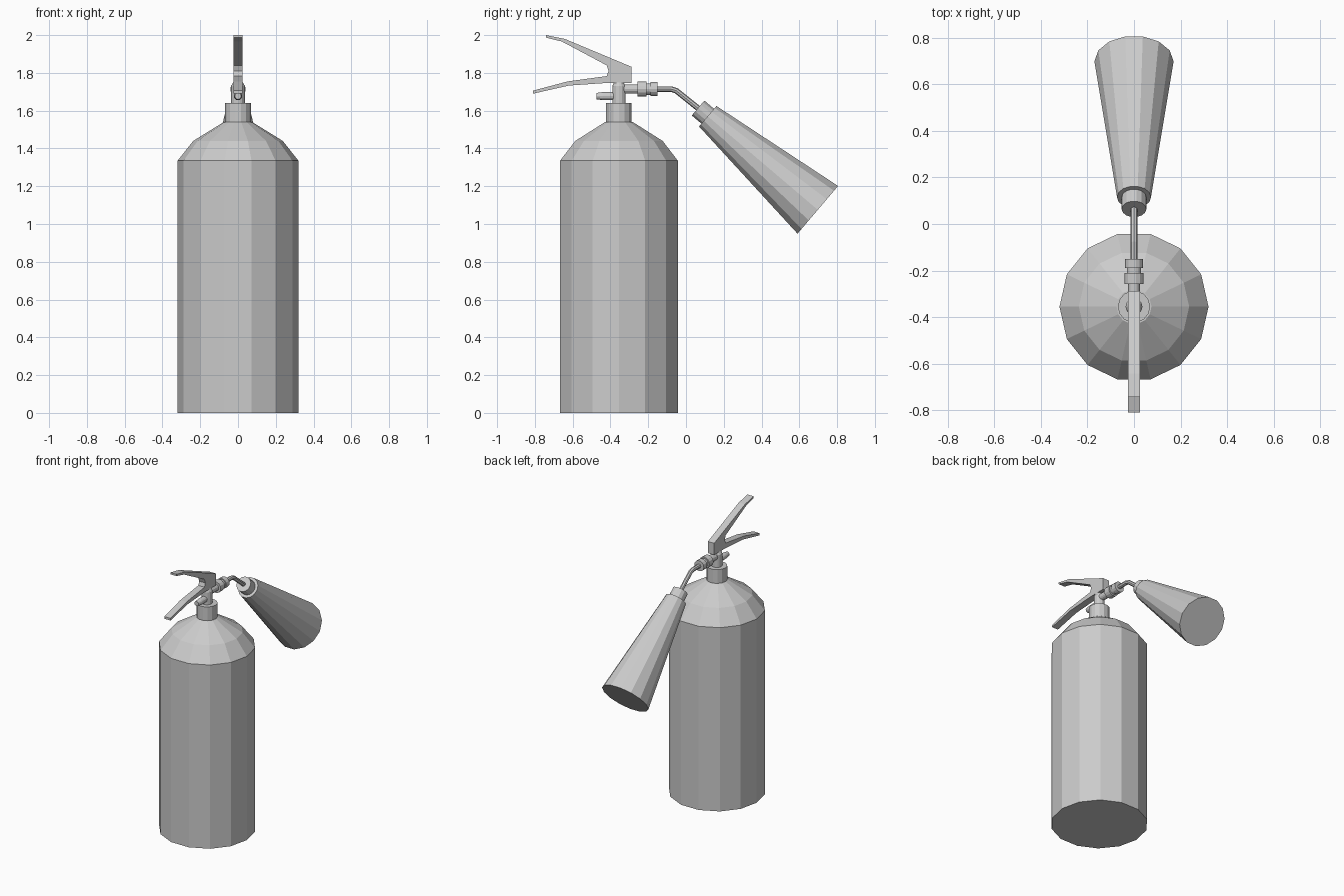
import bpy, bmesh
from mathutils import Vector

if "Cube" in bpy.data.objects:
    bpy.data.objects.remove(bpy.data.objects["Cube"])

CY = -0.355  # y of the bottle axis


def make_object(name, bm):
    bmesh.ops.recalc_face_normals(bm, faces=bm.faces[:])
    mesh = bpy.data.meshes.new(name)
    bm.to_mesh(mesh)
    bm.free()
    obj = bpy.data.objects.new(name, mesh)
    bpy.context.collection.objects.link(obj)
    return obj


def turned(name, origin, axis, profile, sides=14):
    """Faceted lathe: profile holds (distance along axis, radius)."""
    import math
    origin, axis = Vector(origin), Vector(axis).normalized()
    u = Vector((1, 0, 0))
    v = axis.cross(u)
    bm = bmesh.new()
    rings = []
    for d, r in profile:
        rings.append([bm.verts.new(origin + axis * d
                      + u * r * math.cos(2 * math.pi * i / sides)
                      + v * r * math.sin(2 * math.pi * i / sides))
                      for i in range(sides)])
    for a, b in zip(rings, rings[1:]):
        for i in range(sides):
            j = (i + 1) % sides
            bm.faces.new((a[i], a[j], b[j], b[i]))
    bm.faces.new(rings[0])
    bm.faces.new(rings[-1])
    return make_object(name, bm)


def plate(name, outline, half_width):
    """Side profile in y, z extruded across x."""
    bm = bmesh.new()
    face = bm.faces.new([bm.verts.new((-half_width, y, z)) for y, z in outline])
    out = bmesh.ops.extrude_face_region(bm, geom=[face], use_keep_orig=True)
    moved = [g for g in out["geom"] if isinstance(g, bmesh.types.BMVert)]
    bmesh.ops.translate(bm, verts=moved, vec=(2 * half_width, 0, 0))
    return make_object(name, bm)


# Bottle with sloped shoulder, neck and valve stem
UP, BACK = (0, 0, 1), (0, 1, 0)
turned("bottle", (0, CY, 0), UP, [(0, 0.32), (1.335, 0.32), (1.44, 0.237), (1.54, 0.075)])
turned("neck_collar", (0, CY, 0), UP, [(1.53, 0.069), (1.64, 0.069)])
turned("valve_stem", (0, CY, 0), UP, [(1.635, 0.036), (1.73, 0.036), (1.75, 0.026)])

# Pressure stub at the front of the valve
turned("valve_stub", (0, CY, 1.677), BACK,
       [(-0.12, 0.017), (-0.085, 0.022), (0, 0.022)])

# Outlet pipe and two coupling nuts at the back of the valve
HZ = 1.714
turned("outlet_pipe", (0, 0, HZ), BACK, [(CY, 0.025), (-0.25, 0.025)])
turned("coupling_sleeve", (0, 0, HZ), BACK, [(-0.25, 0.031), (-0.165, 0.031)])
for i, (y0, y1, r) in enumerate([(-0.257, -0.21, 0.041), (-0.188, -0.15, 0.038)]):
    turned(f"coupling_nut_{i + 1}", (0, 0, HZ), BACK, [(y0, r), (y1, r)])

# Squeeze handle: carrying grip and upper lever in one outline
plate("handle", [
    (-0.288, 1.747), (-0.288, 1.832), (-0.642, 1.98), (-0.742, 2.0),
    (-0.742, 1.987), (-0.657, 1.966), (-0.42, 1.84), (-0.41, 1.81),
    (-0.42, 1.783), (-0.626, 1.755), (-0.81, 1.706), (-0.81, 1.69),
    (-0.62, 1.733), (-0.415, 1.747)], 0.025)

# Bent discharge tube
curve = bpy.data.curves.new("discharge_tube", "CURVE")
curve.dimensions = "3D"
curve.bevel_depth = 0.015
curve.bevel_resolution = 2
curve.use_fill_caps = True
path = [(-0.16, HZ), (-0.078, HZ), (-0.052, 1.706), (0.08, 1.600)]
spline = curve.splines.new("POLY")
spline.points.add(len(path) - 1)
for p, (y, z) in zip(spline.points, path):
    p.co = (0, y, z, 1)
spline.use_smooth = False
tube = bpy.data.objects.new("discharge_tube", curve)
bpy.context.collection.objects.link(tube)

# Discharge horn and its collar, tilted down towards the back
horn_axis = (0, 0.762, -0.648)
start = (0, 0.064, 1.614)
turned("horn_collar", start, horn_axis, [(0, 0.053), (0.09, 0.053)])
turned("horn", start, horn_axis, [(0.067, 0.073), (0.832, 0.17)])
